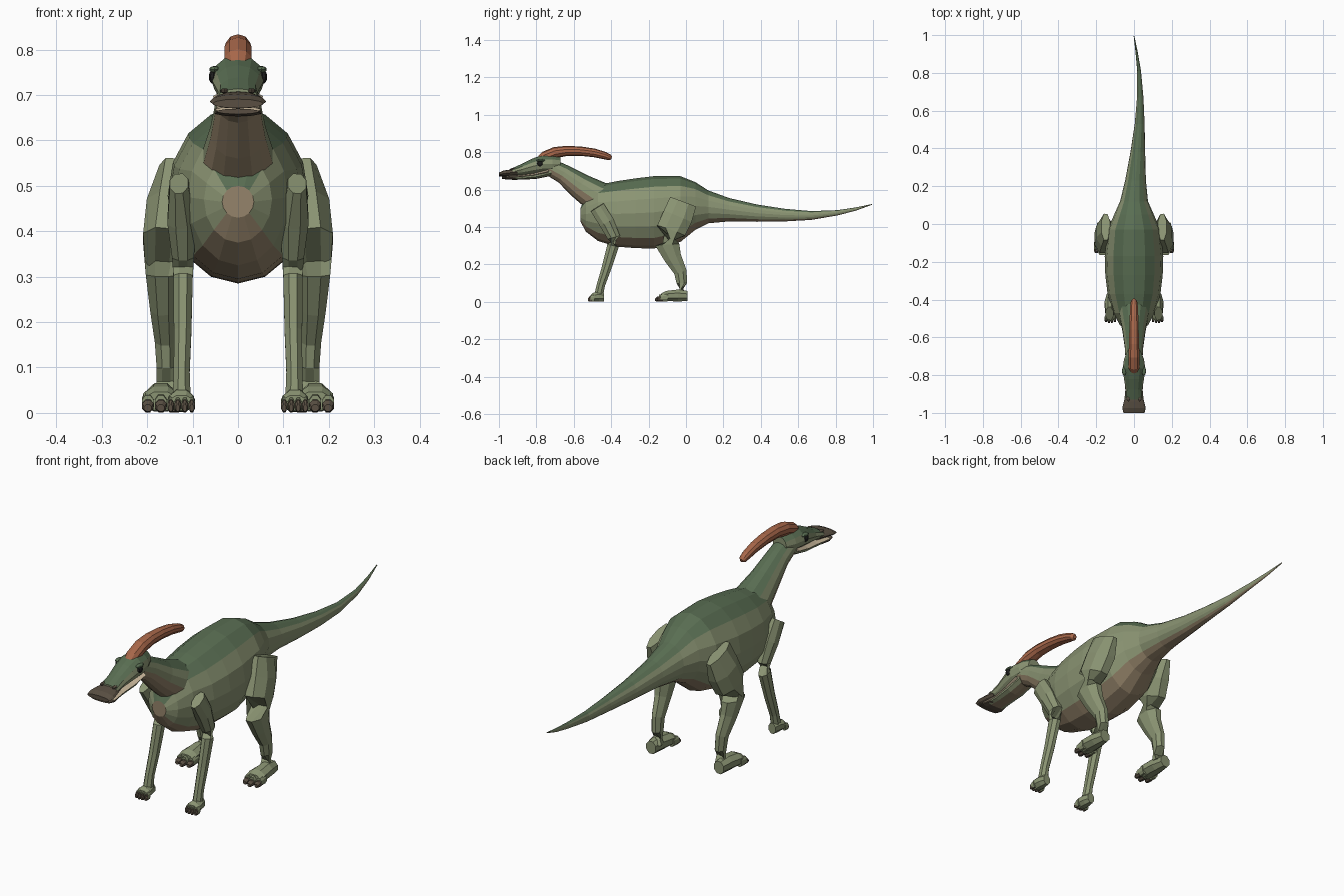
import bpy, bmesh, math
from mathutils import Vector, Matrix


def mat(name, c):
    m = bpy.data.materials.new(name)
    m.diffuse_color = (*c, 1)
    return m


BACK = mat("back_green", (.10, .155, .085))
SIDE = mat("side_olive", (.255, .295, .17))
BELLY = mat("belly_tan", (.30, .23, .145))
CREST = mat("crest_rust", (.40, .14, .07))
DARK = mat("horn_brown", (.10, .078, .055))
CREAM = mat("mouth_cream", (.55, .45, .31))
BLACK = mat("eye_black", (.012, .012, .012))


def finish(bm, name, mats):
    bmesh.ops.recalc_face_normals(bm, faces=bm.faces)
    me = bpy.data.meshes.new(name)
    bm.to_mesh(me)
    bm.free()
    for m in mats:
        me.materials.append(m)
    ob = bpy.data.objects.new(name, me)
    bpy.context.collection.objects.link(ob)
    return ob


def loft(name, secs, n, mats, axis=None, top=0, bottom=0, phase=0.0):
    """Rings (x, y, z, half width, half height); mats = side, top, bottom.
    top / bottom = angle in degrees covered by those colours."""
    bm = bmesh.new()
    pts = [Vector(s[:3]) for s in secs]
    rings = []
    for i, s in enumerate(secs):
        t = Vector(axis) if axis else pts[min(i + 1, len(pts) - 1)] - pts[max(i - 1, 0)]
        t.normalize()
        right = Vector((1, 0, 0))
        right = (right - t * right.dot(t)).normalized()
        up = right.cross(t)
        if up.z < 0:
            up = -up
        ring = []
        for j in range(n):
            a = 2 * math.pi * (j + phase) / n
            ring.append(bm.verts.new(pts[i] + right * math.sin(a) * s[3] + up * math.cos(a) * s[4]))
        rings.append(ring)
    for r0, r1 in zip(rings, rings[1:]):
        for j in range(n):
            k = (j + 1) % n
            f = bm.faces.new((r0[j], r0[k], r1[k], r1[j]))
            deg = 360 * (j + .5 + phase) / n % 360
            deg = min(deg, 360 - deg)
            f.material_index = 1 if deg < top else 2 if deg > 180 - bottom else 0
    for r in (rings[0], rings[-1]):
        f = bm.faces.new(r)
        f.material_index = 2 if bottom else 0
    return finish(bm, name, mats)


def ball(name, loc, scale, m, u=10, v=6):
    bm = bmesh.new()
    bmesh.ops.create_uvsphere(bm, u_segments=u, v_segments=v, radius=1,
                              matrix=Matrix.LocRotScale(Vector(loc), None, Vector(scale)))
    return finish(bm, name, [m])


# body and tail: x, y, top z, bottom z, half width
profile = [(0, -.565, .50, .43, .035), (0, -.535, .565, .375, .075), (0, -.47, .625, .325, .11),
           (0, -.37, .645, .295, .14), (0, -.27, .66, .287, .152), (0, -.17, .672, .285, .155),
           (0, -.03, .672, .32, .14), (0, .05, .64, .385, .105), (0, .12, .595, .42, .074),
           (.008, .23, .555, .43, .055), (.02, .38, .52, .428, .039), (.03, .53, .497, .43, .026),
           (.033, .67, .485, .438, .017), (.027, .81, .49, .462, .01), (.014, .91, .505, .488, .006),
           (0, .995, .523, .519, .002)]
loft("body_and_tail", [(x, y, (a + b) / 2, w, (a - b) / 2) for x, y, a, b, w in profile],
     16, [SIDE, BACK, BELLY], axis=(0, 1, 0), top=45, bottom=46)

# neck
loft("neck", [(0, -.43, .54, .085, .09), (0, -.485, .567, .078, .085), (0, -.565, .618, .062, .07),
              (0, -.655, .683, .049, .052), (0, -.745, .73, .045, .045)],
     14, [SIDE, BACK, BELLY], top=40, bottom=66)

# upper head, from the back of the skull to the bill
loft("head", [(0, -.67, .738, .034, .036), (0, -.715, .738, .053, .047), (0, -.765, .737, .06, .05),
              (0, -.82, .724, .053, .042), (0, -.875, .708, .044, .031), (0, -.93, .694, .046, .02)],
     12, [SIDE, BACK], axis=(0, 1, 0), top=60)
loft("upper_bill", [(0, -.90, .692, .043, .018), (0, -.94, .69, .054, .017), (0, -.975, .686, .062, .016),
                    (0, -1.0, .681, .056, .01)], 12, [DARK], axis=(0, 1, 0))

# mouth line and lower jaw
loft("mouth_line", [(0, -.735, .698, .055, .012), (0, -.81, .68, .05, .009), (0, -.88, .672, .046, .007),
                    (0, -.96, .668, .054, .006)], 8, [CREAM], axis=(0, 1, 0))
loft("lower_jaw", [(0, -.72, .695, .044, .022), (0, -.80, .674, .045, .017), (0, -.88, .664, .042, .011),
                   (0, -.93, .661, .046, .009)], 10, [SIDE, BACK, BELLY], axis=(0, 1, 0), bottom=50)
loft("lower_bill", [(0, -.91, .661, .044, .008), (0, -.955, .661, .054, .008), (0, -.985, .664, .048, .006)],
     10, [DARK], axis=(0, 1, 0))

# swept-back crest
loft("crest", [(0, -.79, .745, .022, .022), (0, -.755, .776, .031, .029), (0, -.70, .798, .031, .03),
               (0, -.635, .807, .028, .027), (0, -.56, .805, .026, .025), (0, -.49, .796, .024, .023),
               (0, -.435, .782, .021, .02), (0, -.408, .772, .017, .016), (0, -.398, .768, .008, .008)],
     10, [CREST])

for s, side in ((-1, "left"), (1, "right")):
    def leg(part, secs):
        loft(f"{side}_{part}", [(s * x, *r) for x, *r in secs], 8, [SIDE], phase=.5)

    def foot(part, cx, y0, y1, w, h, toes):
        # foot pad with a row of toes and dark nails
        d = y1 - y0
        loft(f"{side}_{part}", [(s * cx, y0, h * .5, w * .6, h * .48), (s * cx, y0 + d * .3, h * .55, w * .85, h * .55),
                                (s * cx, y0 + d * .65, h * .5, w, h * .48), (s * cx, y0 + d * .8, h * .42, w * .9, h * .35)],
             8, [SIDE], axis=(0, 1, 0), phase=.5)
        step = 2 * w / toes
        for i in range(toes):
            x = s * cx + (i - (toes - 1) / 2) * step
            mid = 1 - abs(i - (toes - 1) / 2) / toes * .18
            r = step * .5
            loft(f"{side}_{part}_toe_{i + 1}", [(x, y0 + d * .6, h * .4, r, h * .38), (x, y0 + d * .88 * mid, h * .33, r, h * .32)],
                 8, [SIDE], axis=(0, 1, 0), phase=.5)
            loft(f"{side}_{part}_nail_{i + 1}", [(x, y0 + d * .8 * mid, .016, r * .98, .016),
                                                 (x, y0 + d * .94 * mid, .015, r * .95, .014),
                                                 (x, y0 + d * mid, .011, r * .6, .008)],
                 8, [DARK], axis=(0, 1, 0), phase=.5)

    # eye, brow and nostril
    ball(f"{side}_eye", (s * .054, -.78, .74), (.011, .016, .016), BLACK)
    ball(f"{side}_brow", (s * .052, -.778, .756), (.012, .024, .008), BACK)
    ball(f"{side}_nostril", (s * .03, -.925, .709), (.009, .016, .006), DARK, 8, 5)

    # hind leg
    leg("hind_leg", [(.15, -.015, .535, .025, .08), (.152, -.045, .455, .053, .087), (.163, -.08, .38, .05, .085),
                     (.168, -.10, .305, .038, .07), (.165, -.07, .235, .031, .05), (.16, -.03, .16, .025, .037),
                     (.158, -.022, .10, .023, .031), (.158, -.026, .04, .024, .03)])
    foot("hind_foot", .17, .008, -.165, .043, .062, 3)

    # front leg
    leg("front_leg", [(.13, -.475, .505, .022, .044), (.124, -.425, .425, .034, .044), (.121, -.386, .345, .026, .037),
                      (.121, -.39, .30, .023, .034), (.122, -.425, .18, .021, .028), (.124, -.455, .09, .019, .024),
                      (.124, -.466, .04, .021, .025)])
    foot("front_foot", .125, -.438, -.525, .031, .052, 4)
